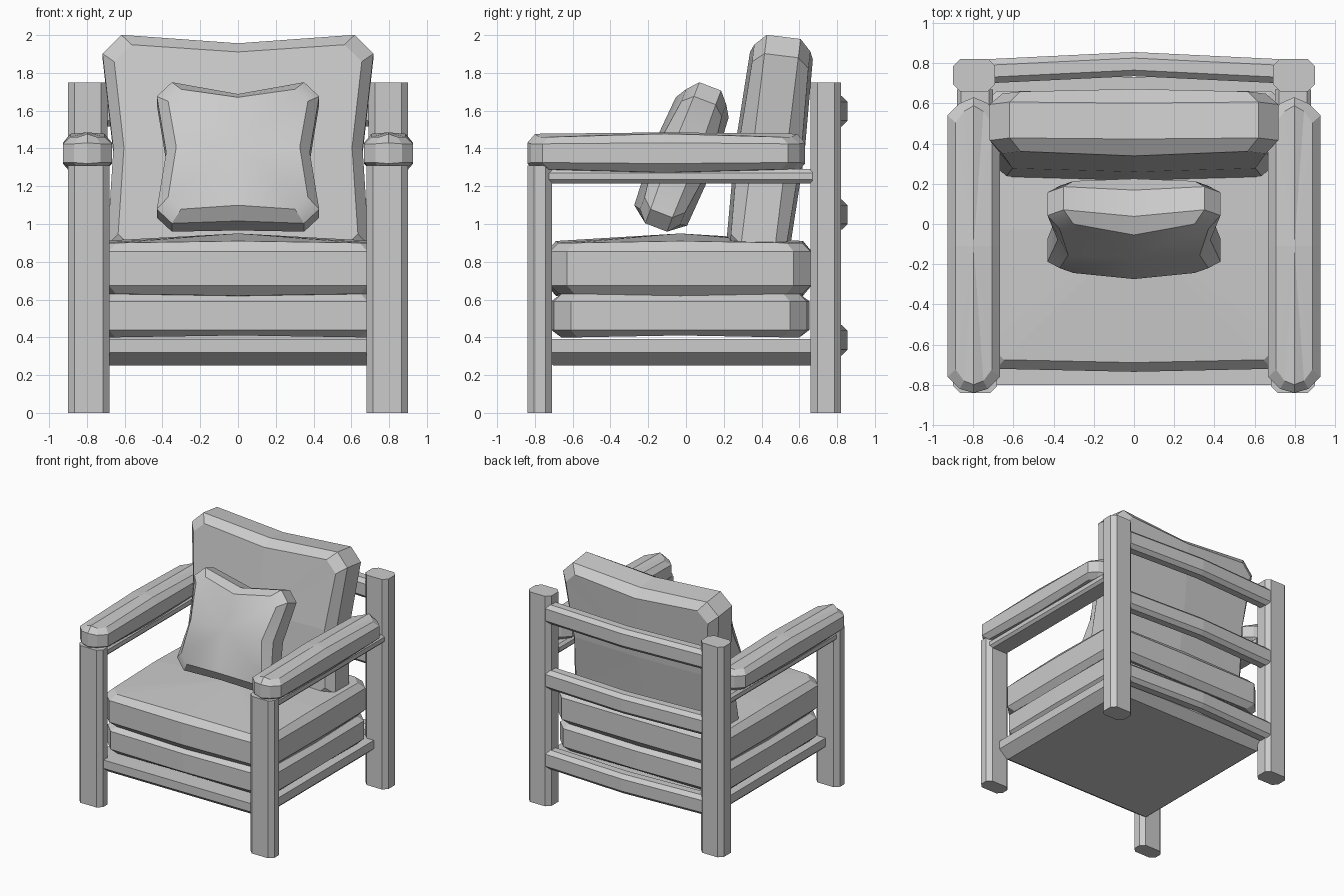
import bpy
import bmesh
from math import radians
from mathutils import Matrix, Vector

cube = bpy.data.objects.get("Cube")
if cube:
    bpy.data.objects.remove(cube)

grey = bpy.data.materials.new("soft_grey")
grey.use_nodes = True
grey.diffuse_color = (0.6, 0.6, 0.6, 1)
grey.node_tree.nodes["Principled BSDF"].inputs["Base Color"].default_value = (0.6, 0.6, 0.6, 1)


def finish(name, bm, mirror=False):
    """Turn a bmesh into a named object, optionally mirrored across x."""
    bmesh.ops.recalc_face_normals(bm, faces=bm.faces)
    mesh = bpy.data.meshes.new(name)
    bm.to_mesh(mesh)
    bm.free()
    mesh.materials.append(grey)
    obj = bpy.data.objects.new(name, mesh)
    bpy.context.collection.objects.link(obj)
    if mirror:
        obj.modifiers.new("mirror", 'MIRROR')
    return obj


def loft(bm, rings):
    """Join equal rings of vertices with quads."""
    for low, high in zip(rings, rings[1:]):
        for i in range(len(low)):
            j = (i + 1) % len(low)
            bm.faces.new((low[i], low[j], high[j], high[i]))


def bar(name, low, high, axis, chamfer, bow=(0, 0, 0), mirror=False):
    """Chamfered beam along an axis, bowed at the middle."""
    low, high, bow = Vector(low), Vector(high), Vector(bow)
    u, v = [k for k in range(3) if k != axis]
    c = chamfer
    outline = [(low[u] + c, low[v]), (high[u] - c, low[v]), (high[u], low[v] + c),
               (high[u], high[v] - c), (high[u] - c, high[v]), (low[u] + c, high[v]),
               (low[u], high[v] - c), (low[u], low[v] + c)]
    bm = bmesh.new()
    rings = []
    for t in ((0, 0.5, 1) if bow.length else (0, 1)):
        ring = []
        for p, q in outline:
            co = Vector()
            co[axis], co[u], co[v] = low[axis] + t * (high[axis] - low[axis]), p, q
            ring.append(bm.verts.new(co + bow * (t == 0.5)))
        rings.append(ring)
    loft(bm, rings)
    bm.faces.new(rings[0])
    bm.faces.new(rings[-1])
    return finish(name, bm, mirror)


def cushion(name, centre, half, corner, edge, bow, crown, lift=0.5, tilt=0, taper=0, pinch=0, mirror=False):
    """Faceted pad: cut corners, chamfered rims, crowned faces; bow is (sides, far end, near end)."""
    a, b, h = half
    c = corner
    side, far, near = bow
    outline = [(a + side, 0), (a, b - c), (a - c, b), (0, b + far), (c - a, b), (-a, b - c),
               (-a - side, 0), (-a, c - b), (c - a, -b), (0, -b - near), (a - c, -b), (a, c - b)]
    bm = bmesh.new()
    rings = []
    for inset, level, rise in ((edge, -h, -crown), (0, edge - h, 0), (0, h - edge, 0), (edge, h, crown)):
        ring = []
        for x, y in outline:
            middle = x == 0 or y == 0
            z = level + lift * rise if middle else level * (1 - pinch)
            x, y = x * (1 - inset / a), y * (1 - inset / b)
            ring.append(bm.verts.new((x * (1 + taper * y), y, z)))
        rings.append(ring)
    loft(bm, rings)
    for ring, z in ((rings[0], -h - crown), (rings[-1], h + crown)):
        hub = bm.verts.new((0, 0, z))
        for i in range(len(ring)):
            bm.faces.new((ring[i], ring[(i + 1) % len(ring)], hub))
    bm.transform(Matrix.Translation(centre) @ Matrix.Rotation(radians(tilt), 4, 'X'))
    return finish(name, bm, mirror)


# Frame posts and arm rails
bar("front_legs", (0.68, -0.84, 0), (0.9, -0.71, 1.31), 2, 0.035, mirror=True)
bar("back_legs", (0.69, 0.66, 0), (0.9, 0.82, 1.75), 2, 0.035, mirror=True)
bar("arm_rails", (0.7, -0.74, 1.215), (0.88, 0.67, 1.29), 1, 0.02, mirror=True)

# Seat base with its lower edge sloping in
bm = bmesh.new()
rings = []
for x, front, back, z in ((0.71, -0.7, 0.66, 0.25), (0.79, -0.8, 0.73, 0.32), (0.79, -0.8, 0.73, 0.39)):
    rings.append([bm.verts.new(p) for p in ((-x, front, z), (x, front, z), (x, back, z), (-x, back, z))])
loft(bm, rings)
bm.faces.new(rings[0])
bm.faces.new(rings[-1])
finish("seat_base", bm)

# Back slats
for label, z in (("lower", 0.385), ("middle", 1.05), ("upper", 1.597)):
    bar(label + "_back_slat", (-0.72, 0.7, z - 0.08), (0.72, 0.82, z + 0.08), 0, 0.03, bow=(0, 0.035, 0))

# Arm pads
cushion("arm_pads", (0.797, -0.11, 1.375), (0.13, 0.71, 0.095), 0.06, 0.04, (0, 0.03, 0.02), 0.015,
        pinch=0.1, mirror=True)

# Seat, back and loose cushions
cushion("lower_seat_cushion", (0, -0.03, 0.515), (0.775, 0.67, 0.115), 0.09, 0.04, (0.005, 0.015, 0.015), -0.02)
cushion("upper_seat_cushion", (0, -0.03, 0.765), (0.775, 0.69, 0.135), 0.09, 0.045, (0.005, 0.005, 0.015), 0.05,
        lift=0.2)
cushion("back_cushion", (0, 0.443, 1.385), (0.705, 0.61, 0.15), 0.1, 0.06, (-0.045, -0.045, 0), 0.035,
        tilt=83, taper=0.035)
pillow = cushion("loose_pillow", (0, -0.015, 1.355), (0.43, 0.4, 0.13), 0.08, 0.06, (-0.05, -0.07, -0.01), 0.04,
                 tilt=69, pinch=0.12)

# Soft shading on the pillow only
bpy.ops.object.select_all(action='DESELECT')
pillow.select_set(True)
bpy.context.view_layer.objects.active = pillow
bpy.ops.object.shade_smooth_by_angle(angle=radians(30))
